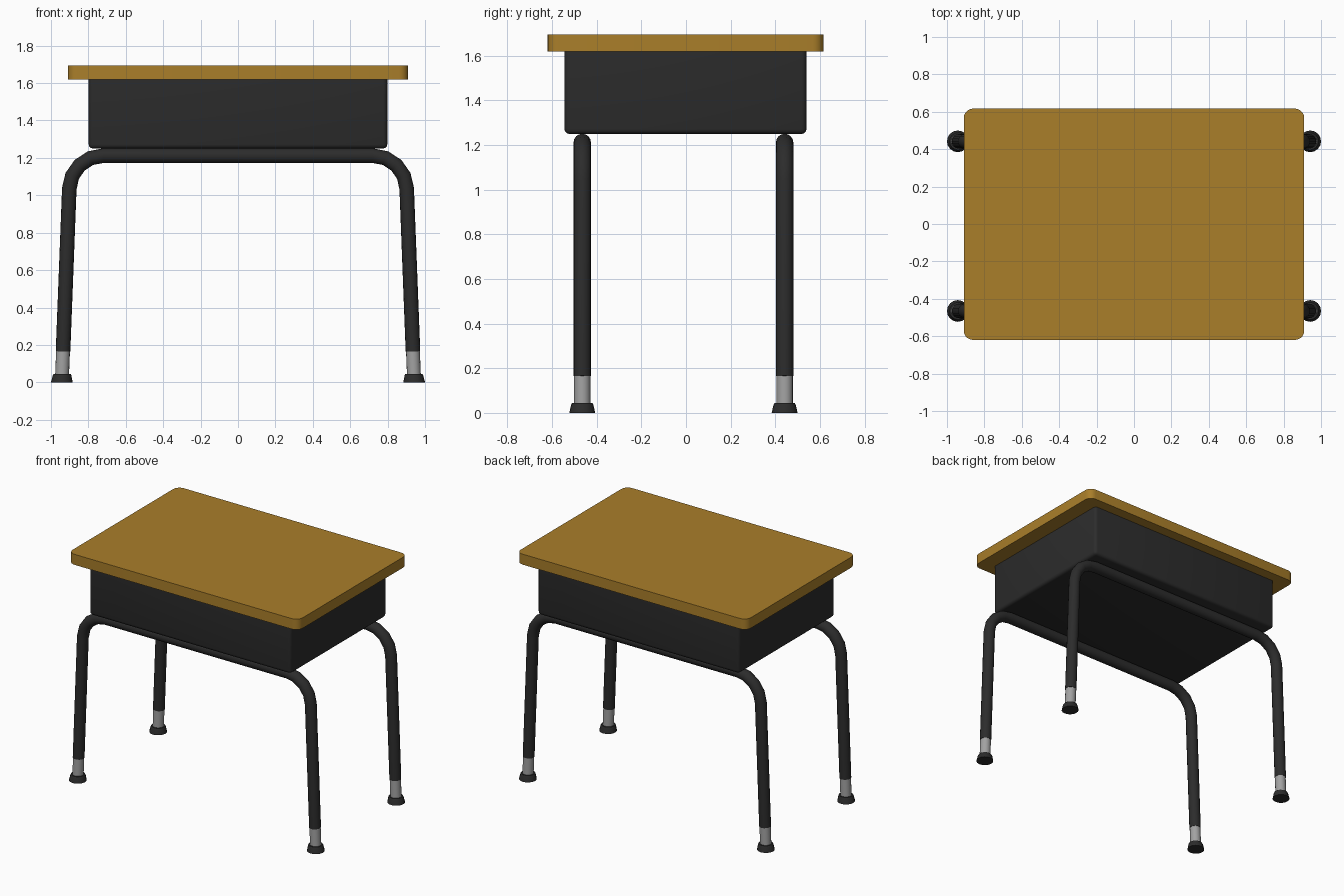
import bpy, bmesh, math
from mathutils import Vector

if "Cube" in bpy.data.objects:
    bpy.data.objects.remove(bpy.data.objects["Cube"])


def material(name, rgb):
    m = bpy.data.materials.new(name)
    m.diffuse_color = (*rgb, 1)
    m.use_nodes = True
    m.node_tree.nodes["Principled BSDF"].inputs["Base Color"].default_value = m.diffuse_color
    return m


WOOD = material("wood", (0.40, 0.21, 0.023))
DARK = material("dark_metal", (0.025, 0.025, 0.025))
STEEL = material("steel", (0.36, 0.36, 0.36))


def finish(bm, name, mat, angle=40):
    bmesh.ops.recalc_face_normals(bm, faces=bm.faces)
    me = bpy.data.meshes.new(name)
    bm.to_mesh(me)
    bm.free()
    ob = bpy.data.objects.new(name, me)
    bpy.context.collection.objects.link(ob)
    me.materials.append(mat)
    bpy.ops.object.select_all(action='DESELECT')
    ob.select_set(True)
    bpy.context.view_layer.objects.active = ob
    bpy.ops.object.shade_smooth_by_angle(angle=math.radians(angle))
    return ob


def rounded_box(name, lo, hi, radius, segs, mat, bottom=False):
    """Box with rounded vertical corners and, optionally, bottom edges."""
    lo, hi = Vector(lo), Vector(hi)
    bm = bmesh.new()
    bmesh.ops.create_cube(bm, size=1)
    for v in bm.verts:
        v.co = Vector(a + (b - a) * (c + 0.5) for a, b, c in zip(lo, hi, v.co))

    def wanted(e):
        za, zb = (v.co.z for v in e.verts)
        return abs(za - zb) > 1e-4 or (bottom and max(za, zb) < lo.z + 1e-4)

    bmesh.ops.bevel(bm, geom=[e for e in bm.edges if wanted(e)], offset=radius,
                    segments=segs, profile=0.5, affect='EDGES')
    return finish(bm, name, mat)


def tube(name, path, y, radii, mat, flat=False, sides=16):
    """Round tube swept along an (x, z) path; flat keeps the rings level."""
    pts = [Vector((x, 0, z)) for x, z in path]
    bm = bmesh.new()
    rings = []
    for i, p in enumerate(pts):
        a = (p - pts[max(i - 1, 0)]).normalized()
        b = (pts[min(i + 1, len(pts) - 1)] - p).normalized()
        t = Vector((0, 0, 1)) if flat else (a + b).normalized()
        side = Vector((t.z, 0, -t.x))
        ring = []
        for k in range(sides):
            ang = 2 * math.pi * k / sides
            off = side * math.cos(ang) + Vector((0, 1, 0)) * math.sin(ang)
            ring.append(bm.verts.new(p + Vector((0, y, 0)) + off * radii[i]))
        rings.append(ring)
    for r, s in zip(rings, rings[1:]):
        for k in range(sides):
            n = (k + 1) % sides
            bm.faces.new((r[k], r[n], s[n], s[k]))
    bm.faces.new(rings[0])
    bm.faces.new(rings[-1])
    return finish(bm, name, mat)


# Desktop and storage box
rounded_box("desktop", (-0.91, -0.62, 1.62), (0.91, 0.617, 1.695), 0.05, 5, WOOD)
rounded_box("storage_box", (-0.798, -0.545, 1.25), (0.798, 0.54, 1.62),
            0.022, 3, DARK, bottom=True)


def leg_x(z):
    return 0.942 - 0.0395 * z


# Right half of the bent leg frame, from above the sleeve to the top bar
half = [(leg_x(0.165), 0.165)]
for i in range(5):
    a = math.radians(2 + 88 * i / 4)
    half.append((0.72 + 0.182 * math.cos(a), 1.03 + 0.182 * math.sin(a)))
frame = half + [(-x, z) for x, z in reversed(half)]

for where, y in (("front", -0.465), ("back", 0.442)):
    tube(where + "_leg_frame", frame, y, [0.039] * len(frame), DARK)
    for hand, s in (("left", -1), ("right", 1)):
        # Steel sleeve and flared foot
        tube(f"{where}_{hand}_sleeve", [(s * leg_x(z), z) for z in (0.03, 0.17)],
             y, [0.037] * 2, STEEL, flat=True)
        tube(f"{where}_{hand}_foot", [(s * leg_x(z), z) for z in (0, 0.036, 0.044)],
             y, [0.058, 0.050, 0.046], DARK, flat=True)
